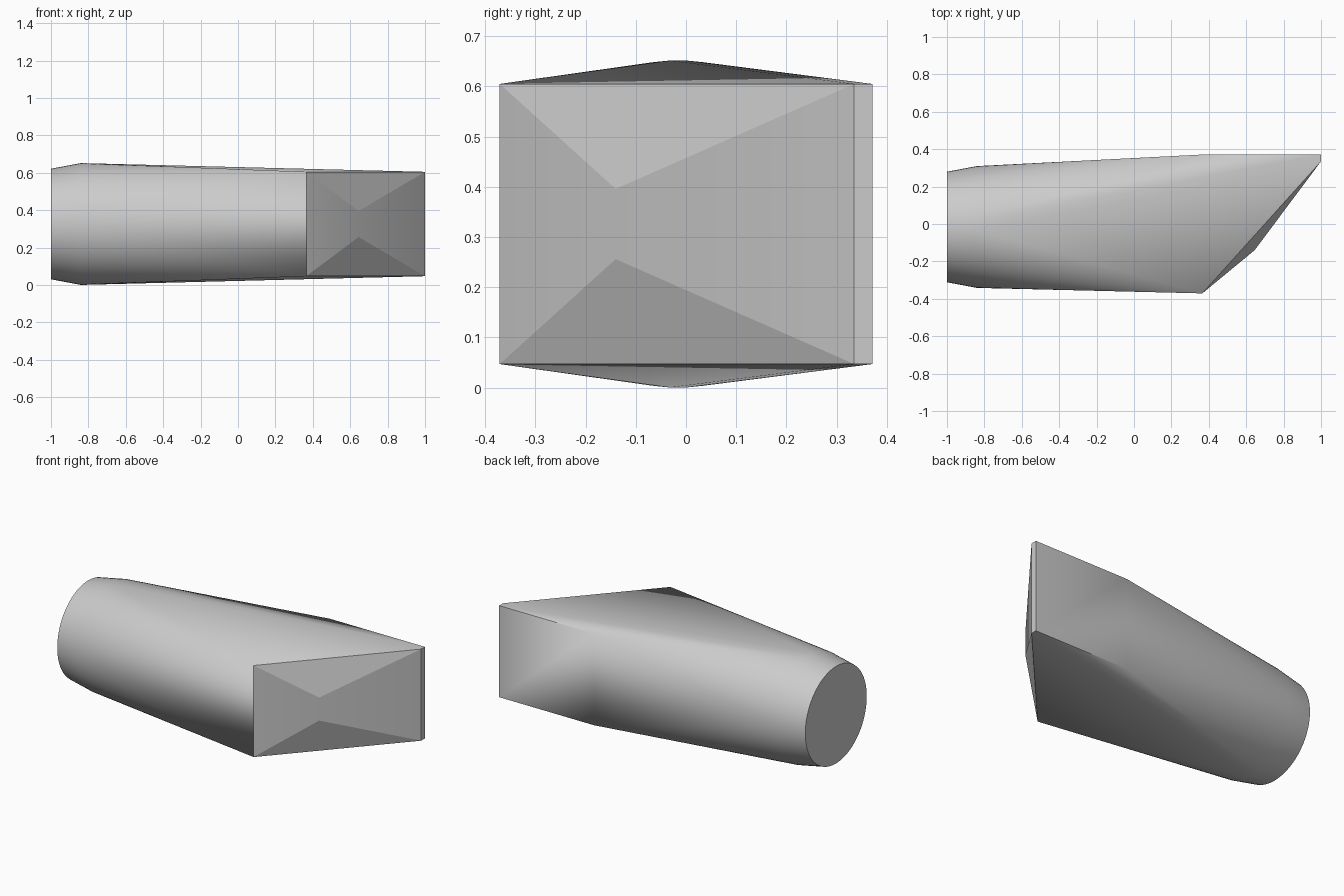
import bpy, bmesh
from math import sin, cos, tau, radians

if "Cube" in bpy.data.objects:
    bpy.data.objects.remove(bpy.data.objects["Cube"])

MID_Z = 0.326   # the body is mirrored about this height
CENTRE_Y = -0.016
SEGMENTS = 64

bm = bmesh.new()

# round rear end: end circle and the wider shoulder circle
for x, r in ((-1.0, 0.296), (-0.84, 0.326)):
    for i in range(SEGMENTS):
        a = tau * (i + 0.5) / SEGMENTS
        bm.verts.new((x, CENTRE_Y + r * cos(a), MID_Z + r * sin(a)))

# square slanted front end, with a faceted ridge on the slanted face
for x, y, half in ((0.365, -0.371, 0.279), (1.0, 0.335, 0.279),
                   (1.0, 0.371, 0.279), (0.36, 0.371, 0.279),
                   (0.645, -0.14, 0.07)):
    for s in (-1, 1):
        bm.verts.new((x, y, MID_Z + s * half))

# stretch one convex skin over all the sections
bmesh.ops.convex_hull(bm, input=bm.verts[:])
bmesh.ops.dissolve_limit(bm, angle_limit=radians(0.1),
                         verts=bm.verts[:], edges=bm.edges[:])
bmesh.ops.recalc_face_normals(bm, faces=bm.faces[:])

mesh = bpy.data.meshes.new("tapered_body")
bm.to_mesh(mesh)
bm.free()
body = bpy.data.objects.new("tapered_body", mesh)
bpy.context.collection.objects.link(body)

# smooth round end, crisp flat faces
bpy.context.view_layer.objects.active = body
body.select_set(True)
bpy.ops.object.shade_smooth_by_angle(angle=radians(15))
